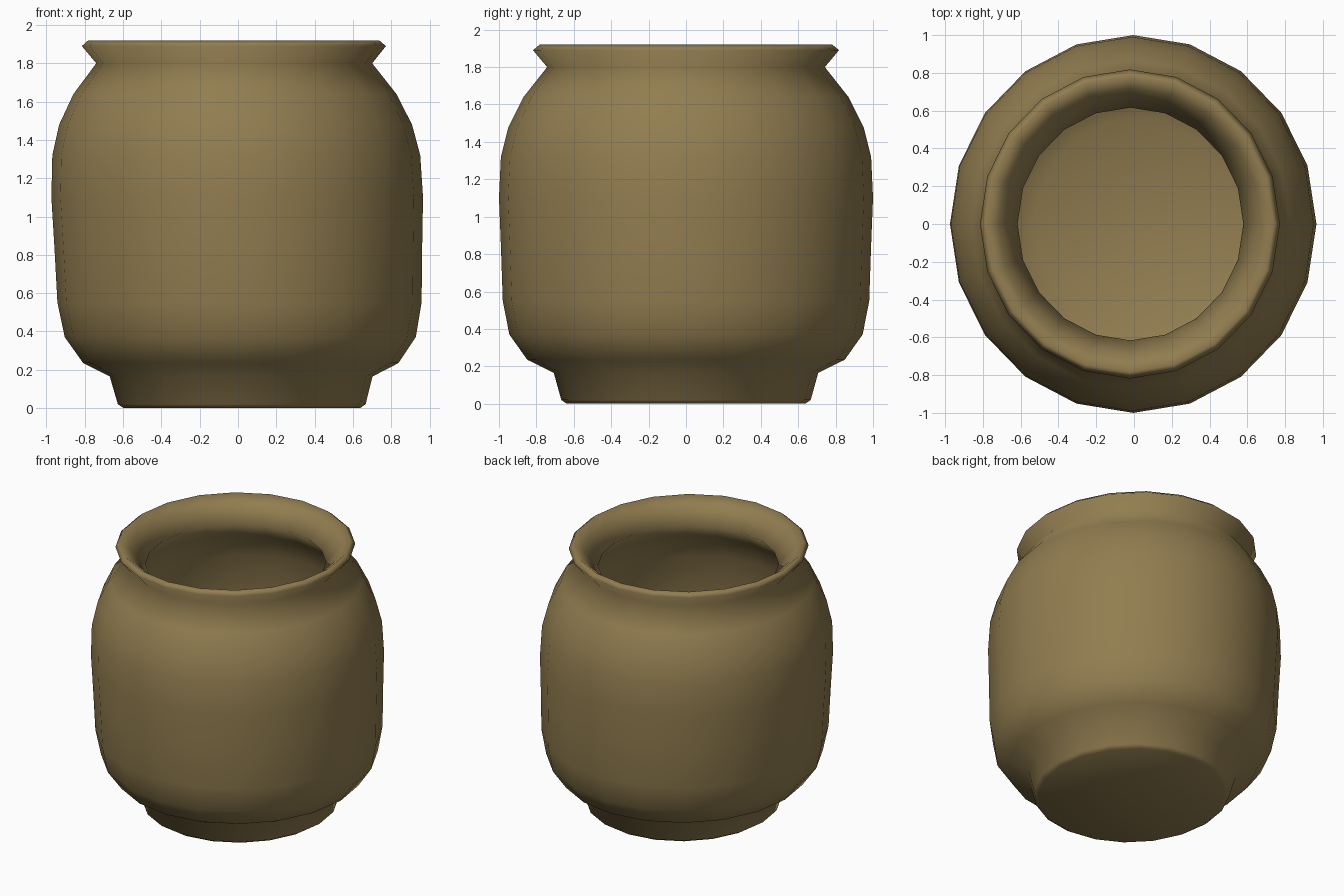
import bpy
import bmesh
from math import cos, sin, tau

cube = bpy.data.objects.get("Cube")
if cube:
    bpy.data.objects.remove(cube)

SIDES = 20

clay = bpy.data.materials.new("olive_brown_clay")
clay.use_nodes = True
colour = (0.285, 0.205, 0.08, 1)
clay.diffuse_color = colour
clay.node_tree.nodes["Principled BSDF"].inputs["Base Color"].default_value = colour

# Profile as (radius, height): foot, belly, shoulder, flared lip, throat, inner bowl
profile = [
    (0.63, 0.0), (0.66, 0.02), (0.70, 0.165),
    (0.84, 0.235), (0.935, 0.37), (0.97, 0.55), (0.98, 0.85), (0.99, 1.1),
    (0.98, 1.32), (0.94, 1.48), (0.86, 1.64), (0.735, 1.8),
    (0.81, 1.89), (0.775, 1.92), (0.71, 1.87), (0.61, 1.76),
    (0.74, 1.62), (0.86, 1.42), (0.89, 1.0), (0.89, 0.6),
    (0.79, 0.36), (0.55, 0.25),
]


def lathe(name, points, sides):
    """Spin a profile around z with a slight hand-thrown lean, and cap both ends."""
    bm = bmesh.new()
    rings = []
    for r, z in points:
        lean = 0.02 - 0.022 * z
        rings.append([bm.verts.new((r * cos(tau * i / sides) * 0.98 + lean,
                                    r * sin(tau * i / sides) * 1.01, z))
                      for i in range(sides)])
    for low, high in zip(rings, rings[1:]):
        for i in range(sides):
            j = (i + 1) % sides
            bm.faces.new((low[i], low[j], high[j], high[i]))
    for ring, z in ((rings[0], 0.0), (rings[-1], 0.22)):
        centre = bm.verts.new((0, 0, z))
        for i in range(sides):
            bm.faces.new((ring[i], centre, ring[(i + 1) % sides]))
    bmesh.ops.recalc_face_normals(bm, faces=bm.faces)
    for face in bm.faces:
        face.smooth = True
    mesh = bpy.data.meshes.new(name)
    bm.to_mesh(mesh)
    bm.free()
    mesh.materials.append(clay)
    obj = bpy.data.objects.new(name, mesh)
    bpy.context.collection.objects.link(obj)


# Jar with foot, body and lip in one piece
lathe("jar", profile, SIDES)
